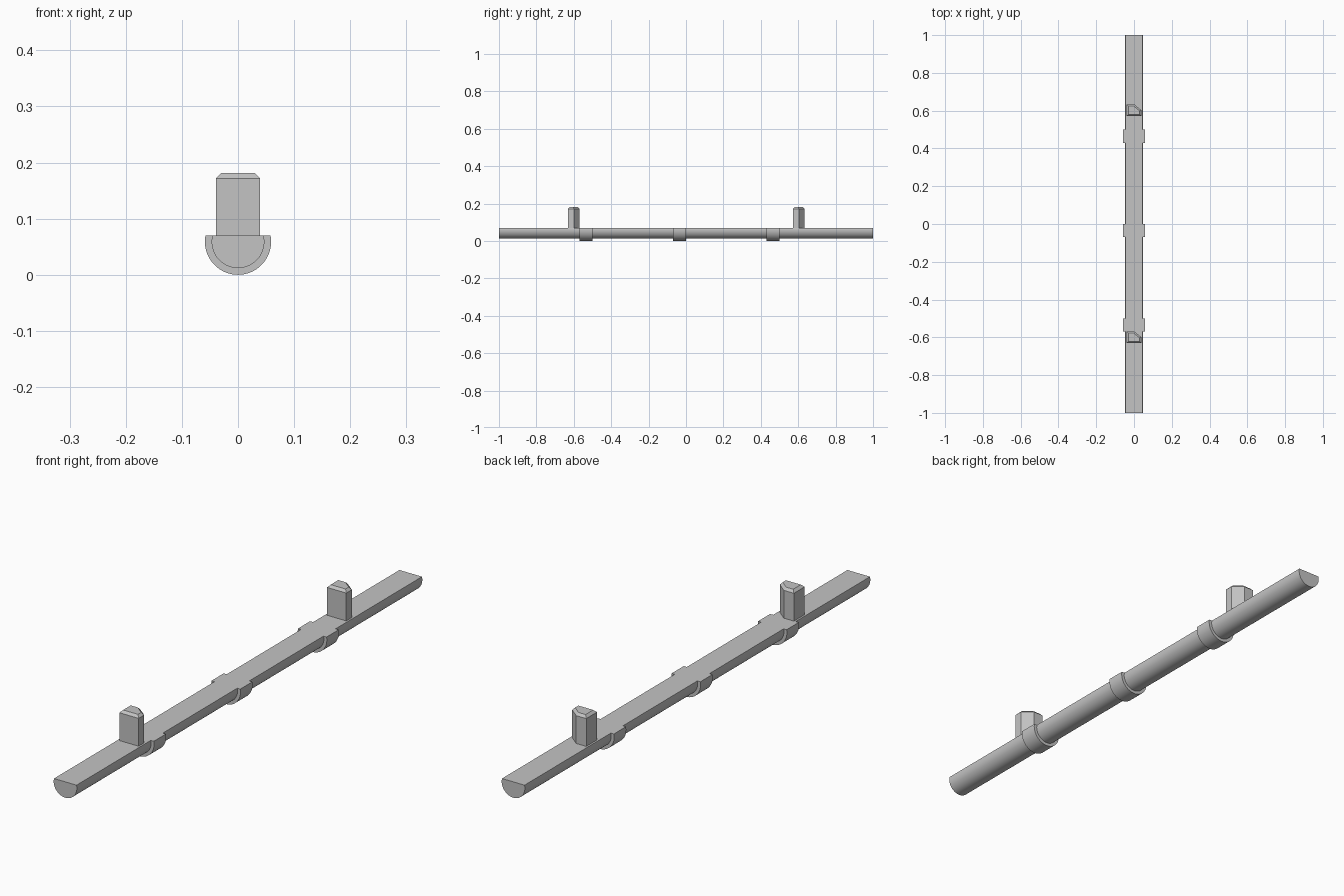
import bpy, bmesh, math
from mathutils import Vector

cube = bpy.data.objects.get("Cube")
if cube:
    bpy.data.objects.remove(cube, do_unlink=True)

grey = bpy.data.materials.new("plain_grey")
grey.use_nodes = True
colour = (0.55, 0.55, 0.55, 1)
grey.diffuse_color = colour
grey.node_tree.nodes["Principled BSDF"].inputs["Base Color"].default_value = colour

TOP = 0.07        # flat upper face
AXIS = 0.059      # height of the round axis
BAR_R, RING_R = 0.047, 0.059


def extrude_profile(name, points, direction, inset=0.0):
    """Extrude a closed outline; optionally chamfer the far cap."""
    bm = bmesh.new()
    base = bm.faces.new([bm.verts.new(p) for p in points])
    cap = bmesh.ops.extrude_face_region(bm, geom=[base], use_keep_orig=True)["geom"]
    verts = [g for g in cap if isinstance(g, bmesh.types.BMVert)]
    face = next(g for g in cap if isinstance(g, bmesh.types.BMFace))
    bmesh.ops.translate(bm, verts=verts, vec=direction)
    bmesh.ops.recalc_face_normals(bm, faces=bm.faces[:])
    if inset:
        bmesh.ops.inset_region(bm, faces=[face], thickness=inset, depth=inset,
                               use_even_offset=True)
    mesh = bpy.data.meshes.new(name)
    bm.to_mesh(mesh)
    bm.free()
    mesh.materials.append(grey)
    obj = bpy.data.objects.new(name, mesh)
    bpy.context.collection.objects.link(obj)
    return obj


def arc(radius, y, steps=40):
    """Arc under the axis, ending at the flat top on both sides."""
    rise = math.asin((TOP - AXIS) / radius)
    sweep = math.pi + 2 * rise
    angles = [rise - sweep * i / steps for i in range(steps + 1)]
    return [Vector((radius * math.cos(a), y, AXIS + radius * math.sin(a))) for a in angles]


def smooth(obj):
    bpy.ops.object.select_all(action='DESELECT')
    obj.select_set(True)
    bpy.context.view_layer.objects.active = obj
    bpy.ops.object.shade_smooth_by_angle(angle=math.radians(30))


# Long half-round bar
smooth(extrude_profile("bar", arc(BAR_R, -1), Vector((0, 2, 0))))

# Half collars wrapped around the underside
for label, y in (("front", -0.57), ("middle", -0.07), ("back", 0.43)):
    outline = arc(RING_R, y) + arc(BAR_R, y)[::-1]
    smooth(extrude_profile(label + "_collar", outline, Vector((0, 0.07, 0))))

# Upright pegs with one cut corner and a chamfered top
PLAN = [(-0.039, -0.03), (0.039, -0.03), (0.039, 0.002), (0.002, 0.032), (-0.039, 0.032)]
for label, y in (("front", -0.601), ("back", 0.601)):
    outline = [Vector((px, y + py, TOP - 0.005)) for px, py in PLAN]
    extrude_profile(label + "_peg", outline, Vector((0, 0, 0.107)), inset=0.009)
